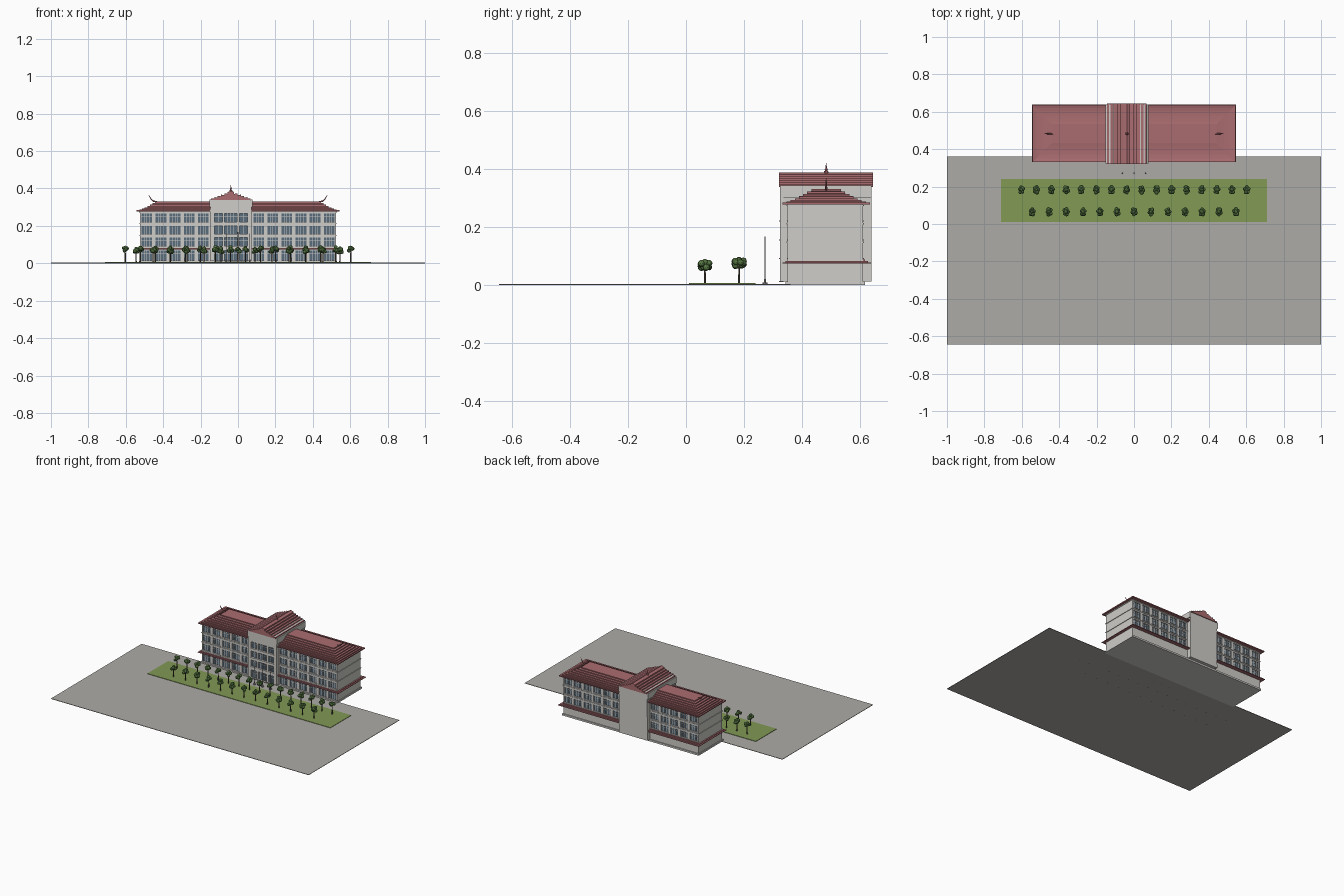
import bpy, bmesh, math, random
from mathutils import Matrix, Vector

if "Cube" in bpy.data.objects:
    bpy.data.objects.remove(bpy.data.objects["Cube"])

random.seed(4)


def mat(name, *rgb):
    m = bpy.data.materials.new(name)
    m.diffuse_color = (*rgb, 1)
    m.use_nodes = True
    m.node_tree.nodes["Principled BSDF"].inputs["Base Color"].default_value = m.diffuse_color
    return m


WALL = mat("pale_wall", .62, .61, .58)
PAVE = mat("paving", .42, .41, .38)
GRASS = mat("grass", .22, .32, .09)
ROOF = mat("red_tile", .40, .15, .16)
GLASS = mat("blue_glass", .10, .15, .20)
LEAF = mat("leaf", .10, .20, .06)
BARK = mat("bark", .12, .09, .06)
METAL = mat("metal", .35, .35, .36)


def finish(name, bm, m):
    bmesh.ops.recalc_face_normals(bm, faces=bm.faces)
    me = bpy.data.meshes.new(name)
    bm.to_mesh(me)
    bm.free()
    ob = bpy.data.objects.new(name, me)
    me.materials.append(m)
    bpy.context.collection.objects.link(ob)
    return ob


def boxes(name, items, m):
    """Each item is x0, x1, y0, y1, z0, z1."""
    bm = bmesh.new()
    for x0, x1, y0, y1, z0, z1 in items:
        c = ((x0 + x1) / 2, (y0 + y1) / 2, (z0 + z1) / 2)
        s = (abs(x1 - x0), abs(y1 - y0), abs(z1 - z0))
        bmesh.ops.create_cube(bm, size=1, matrix=Matrix.Translation(c) @ Matrix.Diagonal((*s, 1)))
    return finish(name, bm, m)


def loft(name, x, y0, y1, steps, m):
    """Rectangular rings (inset, z) joined into a hipped solid."""
    bm = bmesh.new()
    rings = [[bm.verts.new(p) for p in ((-x + d, y0 + d, z), (x - d, y0 + d, z),
                                        (x - d, y1 - d, z), (-x + d, y1 - d, z))] for d, z in steps]
    for a, b in zip(rings, rings[1:]):
        for i in range(4):
            j = (i + 1) % 4
            bm.faces.new((a[i], a[j], b[j], b[i]))
    bm.faces.new(rings[0][::-1])
    bm.faces.new(rings[-1])
    return finish(name, bm, m)


def extrude_y(name, profile, y0, y1, m):
    bm = bmesh.new()
    f = bm.faces.new([bm.verts.new((x, y0, z)) for x, z in profile])
    r = bmesh.ops.extrude_face_region(bm, geom=[f])
    bmesh.ops.translate(bm, vec=(0, y1 - y0, 0), verts=[v for v in r["geom"] if isinstance(v, bmesh.types.BMVert)])
    return finish(name, bm, m)


def facade(name, spans, rows, z0, z1, x0, x1, y_out, y_in):
    """Piers and floor bands in front of recessed glass, with thin mullions."""
    walls, frames, glass = [], [], []
    edges = [x0] + [e for s in spans for e in s] + [x1]
    walls += [(a, b, y_out, y_in, z0, z1) for a, b in zip(edges[::2], edges[1::2])]
    levels = [z0] + [e for r in rows for e in r] + [z1]
    y_mid, y_sill = y_in + (y_out - y_in) * .5, y_out + (y_out - y_in) * .35
    for a, b in spans:
        walls += [(a, b, y_out, y_in, c, d) for c, d in zip(levels[::2], levels[1::2])]
        for c, d in rows:
            glass.append((a, b, y_in, y_in + (y_out - y_in) * .25, c, d))
            n = 4 if b - a > .05 else 2
            for k in range(1, n):
                x = a + (b - a) * k / n
                frames.append((x - .0014, x + .0014, y_mid, y_in, c, d))
            t = c + (d - c) * .68
            frames.append((a, b, y_mid, y_in, t - .001, t + .001))
            frames.append((a - .002, b + .002, y_sill, y_in, c - .004, c))
    boxes(name + "_wall", walls, WALL)
    boxes(name + "_frames", frames, WALL)
    boxes(name + "_glass", glass, GLASS)


# Ground
boxes("paving", [(-1, 1, -.645, .36, 0, .003)], PAVE)
boxes("lawn", [(-.71, .71, .01, .24, .002, .006)], GRASS)

# Wings
boxes("plinth", [(-.53, .53, .342, .617, 0, .012)], WALL)
boxes("wing_core", [(-.525, .525, .357, .603, .01, .283)], WALL)
upper = [(.093, .137), (.157, .200), (.222, .265)]
ground = [(.014, .068)]
for side, x0, x1, n in (("left", -.525, -.148, 5), ("right", .073, .525, 6)):
    step = (x1 - x0) / n
    spans = [(x0 + step * (i + .12), x0 + step * (i + .88)) for i in range(n)]
    facade(side + "_front", spans, ground + upper, .012, .283, x0, x1, .350, .358)
    facade(side + "_back", spans, upper, .012, .283, x0, x1, .610, .602)
ledges = [(-.529, .529, .347, .613, z, z + .004) for z in (.145, .209, .272)]
boxes("floor_ledges", ledges, WALL)

# Tiled canopy and stepped, flaring hip roof
loft("canopy", .545, .332, .638, [(0, .074), (0, .078), (.01, .078), (.01, .082), (.022, .082), (.022, .088)], ROOF)
courses = 8
steps = []
for i in range(courses):
    t = i / (courses - 1)
    z = .277 + .046 * t ** 1.35
    steps += [(.1 * t, z), (.1 * t, z + .007)]
loft("wing_roof", .542, .332, .634, steps, ROOF)

# Upturned ridge ends
for s, label in ((-1, "left"), (1, "right")):
    cu = bpy.data.curves.new(label + "_ridge_horn", "CURVE")
    cu.dimensions = "3D"
    cu.bevel_depth, cu.bevel_resolution, cu.use_fill_caps = .004, 1, True
    sp = cu.splines.new("POLY")
    pts = [(.435, .328, 1.2), (.452, .332, 1.1), (.464, .342, .8), (.471, .354, .6), (.479, .368, .15)]
    sp.points.add(len(pts) - 1)
    for p, (x, z, r) in zip(sp.points, pts):
        p.co, p.radius = (s * x, .483, z, 1), r
    cu.materials.append(ROOF)
    bpy.context.collection.objects.link(bpy.data.objects.new(label + "_ridge_horn", cu))

# Central tower with arched gable
CX = -.038
arch = [(CX + .108 * math.cos(a), .336 + .022 * math.sin(a)) for a in (math.pi * i / 12 for i in range(13))]
extrude_y("tower_core", [(CX - .111, .012), (CX + .111, .012)] + arch, .335, .640, WALL)
extrude_y("tower_gable", [(CX - .111, .28), (CX + .111, .28)] + arch, .324, .336, WALL)
spans = [(CX - .088, CX - .046), (CX - .033, CX + .033), (CX + .046, CX + .088)]
facade("tower_front", spans, ground + upper, .012, .285, CX - .111, CX + .111, .324, .336)
boxes("tower_parapets", [(CX + s * .111 - .004, CX + s * .111 + .004, .324, .640, .30, .342) for s in (-1, 1)], WALL)

# Stepped gable roof
half = []
for i in range(6):
    x, z = .106 * (1 - i / 6), .338 + .040 * i / 6
    half += [(x, z), (x, z + .009)]
profile = [(CX + x, z) for x, z in half] + [(CX, .388)] + [(CX - x, z) for x, z in half[::-1]]
extrude_y("tower_roof", profile, .320, .645, ROOF)

# Roof finial
bm = bmesh.new()
for r1, r2, z0, z1 in ((.010, .007, .380, .392), (.004, .004, .392, .397), (.007, .003, .397, .402), (.003, .0005, .402, .420)):
    bmesh.ops.create_cone(bm, cap_ends=True, segments=10, radius1=r1, radius2=r2, depth=z1 - z0,
                          matrix=Matrix.Translation((CX, .483, (z0 + z1) / 2)))
finish("roof_finial", bm, ROOF)

# Flagpoles
bm = bmesh.new()
for x, h in ((-.062, .16), (0, .167), (.062, .16)):
    for r, z0, z1 in ((.009, 0, .008), (.004, .008, .02), (.0018, .02, h)):
        bmesh.ops.create_cone(bm, cap_ends=True, segments=10, radius1=r, radius2=r, depth=z1 - z0,
                              matrix=Matrix.Translation((x, .272, (z0 + z1) / 2)))
finish("flagpoles", bm, METAL)

# Two rows of trees
trunks, crowns = bmesh.new(), bmesh.new()
for y, reach, n, zc in ((.065, .545, 13, .068), (.183, .603, 16, .075)):
    for i in range(n):
        x = -reach + 2 * reach * i / (n - 1)
        bmesh.ops.create_cone(trunks, cap_ends=True, segments=7, radius1=.004, radius2=.0025, depth=zc,
                              matrix=Matrix.Translation((x, y, zc / 2)))
        turn = random.uniform(0, 6.28)
        for k in range(6):
            a = turn + k * math.tau / 5
            off = Vector((.009 * math.cos(a), .015 * math.sin(a), random.uniform(-.009, .008)))
            if k == 5:
                off = Vector((0, 0, .010))
            bmesh.ops.create_icosphere(crowns, subdivisions=2, radius=random.uniform(.009, .012),
                                       matrix=Matrix.Translation(Vector((x, y, zc)) + off))
finish("tree_trunks", trunks, BARK)
finish("tree_crowns", crowns, LEAF)
